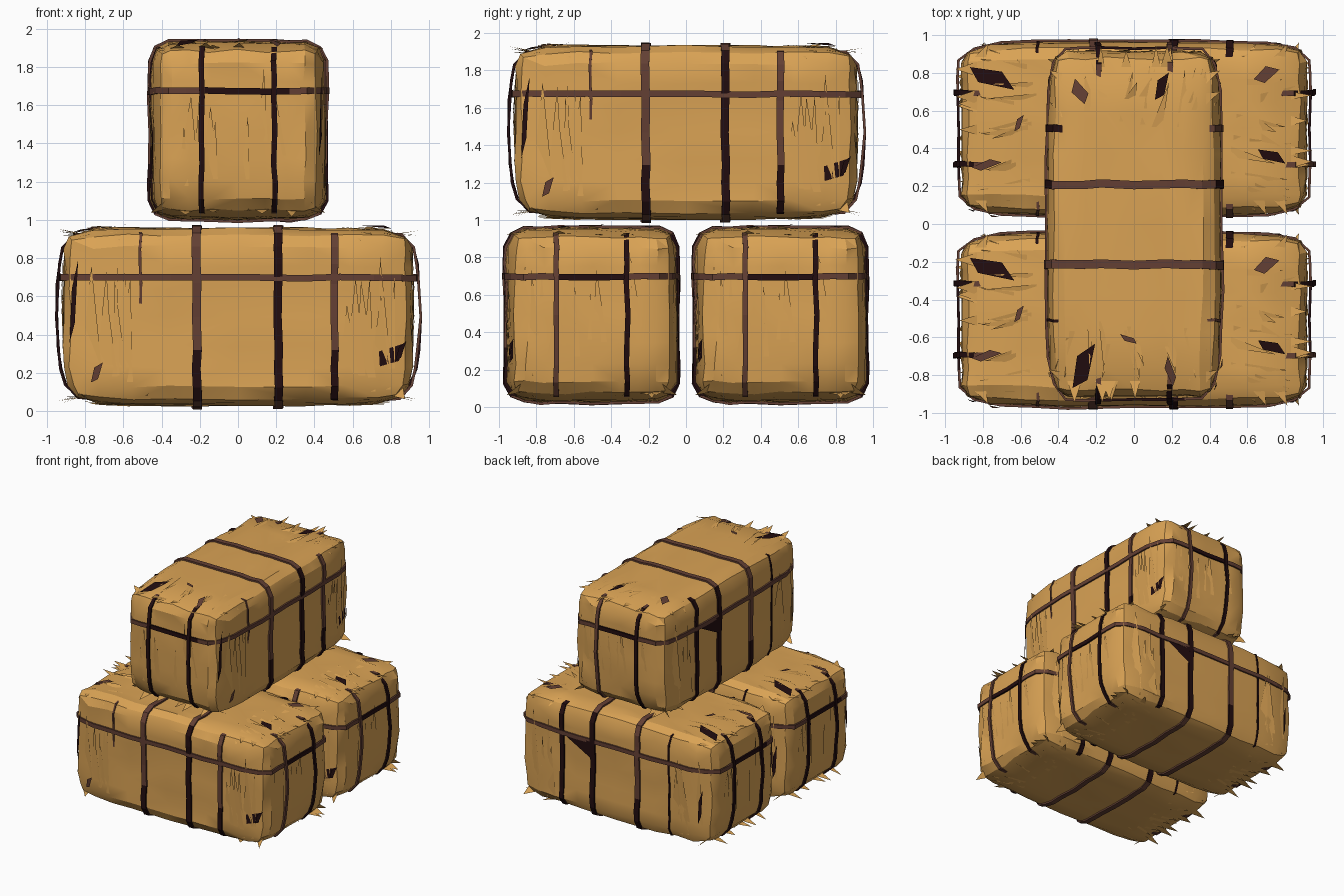
import bpy, bmesh, math, random
from mathutils import Vector
from mathutils.bvhtree import BVHTree

if "Cube" in bpy.data.objects:
    bpy.data.objects.remove(bpy.data.objects["Cube"])

random.seed(4)
R = random.uniform


def material(name, col):
    m = bpy.data.materials.new(name)
    m.diffuse_color = (*col, 1)
    m.use_nodes = True
    m.node_tree.nodes["Principled BSDF"].inputs["Base Color"].default_value = m.diffuse_color
    return m


HAY = material("golden_hay", (0.70, 0.365, 0.09))
TWINE = material("brown_twine", (0.125, 0.05, 0.034))
DARK = material("near_black_twine", (0.016, 0.004, 0.005))
L, W, H = 0.91, 0.455, 0.46          # half length, width and height of a bale


def to_mesh(bm, name, mats, smooth=False):
    me = bpy.data.meshes.new(name)
    bm.normal_update()
    bm.to_mesh(me)
    bm.free()
    for m in mats:
        me.materials.append(m)
    for p in me.polygons:
        p.use_smooth = smooth
    return me


def bale_body():
    # lumpy rounded box with tapered ends
    bm = bmesh.new()
    bmesh.ops.create_cube(bm, size=2)
    bmesh.ops.subdivide_edges(bm, edges=bm.edges[:], cuts=7, use_grid_fill=True)
    half, r = (L, W, H), 0.11
    for v in bm.verts:
        p = [math.copysign(abs(c) ** e, c) for c, e in zip(v.co, (0.65, 0.8, 0.8))]
        q = Vector([c * h for c, h in zip(p, half)])
        inner = Vector([max(r - h, min(h - r, c)) for c, h in zip(q, half)])
        d = q - inner
        if d.length > r:
            q = inner + d.normalized() * r
        t = max(0, (abs(q.x) - 0.5) / 0.42)
        q.y *= 1 - 0.035 * t
        q.z *= 1 - 0.03 * t
        if q.z < -0.25:                       # ends tuck in near the floor
            q.x *= 1 + 0.25 * (q.z + 0.25)
        q += Vector([R(-0.009, 0.009) for _ in range(3)])
        v.co = q
    bmesh.ops.triangulate(bm, faces=bm.faces[:])
    bm.normal_update()
    return to_mesh(bm.copy(), "bale_body", [HAY], True), BVHTree.FromBMesh(bm)


def place(side, u, v, h):
    # point on a bale side: u and v along it, h outward from its centre
    return {"top": (u, v, h), "bottom": (u, -v, -h), "front": (u, -h, v), "back": (-u, h, v),
            "right": (h, u, v), "left": (-h, -u, v)}[side]


BODY, TREE = bale_body()


def surface(side, u, v):
    # height of the bale surface on one side
    o = Vector(place(side, u, v, 2))
    hit = TREE.ray_cast(o, Vector(place(side, u, v, 0)) - o)
    return 2 - hit[3] if hit[0] else (L if side in ("left", "right") else H) - 0.05


def band(bm, a, b, half_a, half_b, axis, at, width, lift, dark):
    # flat strap hugging the bale in the plane of axes a and b; lift(pa, pb) is its slack,
    # dark(pa, pb) tells where it is near black
    rows, mids, steps = [], [], 32
    for i in range(steps):
        t = 2 * math.pi * i / steps
        d2 = Vector((math.copysign(abs(math.cos(t)) ** 0.6, math.cos(t)) * half_a,
                     math.copysign(abs(math.sin(t)) ** 0.6, math.sin(t)) * half_b)).normalized()
        d, o = Vector((0, 0, 0)), Vector((0, 0, 0))
        d[a], d[b], o[axis] = d2.x, d2.y, at
        hit = TREE.ray_cast(o + d * 3, -d)[0]
        pa, pb = hit[a], hit[b]
        n = Vector((math.copysign(abs(pa / half_a) ** 5, pa),
                    math.copysign(abs(pb / half_b) ** 5, pb))).normalized()
        top, wob, row = lift(pa, pb), R(-0.005, 0.005), []
        for off, side in ((top - 0.014, -1), (top, -1), (top, 1), (top - 0.014, 1)):
            p = [0, 0, 0]
            p[a], p[b] = pa + n.x * off, pb + n.y * off
            p[axis] = at + wob + side * width / 2
            row.append(bm.verts.new(p))
        rows.append(row)
        mids.append(Vector((pa, pb)))
    for i in range(steps):
        r0, r1, j = rows[i], rows[(i + 1) % steps], (i + 1) % steps
        m = (mids[i] + mids[j]) / 2
        for k in range(4):
            f = bm.faces.new((r0[k], r1[k], r1[(k + 1) % 4], r0[(k + 1) % 4]))
            f.material_index = int(dark(m.x, m.y))


def bale_straps():
    bm = bmesh.new()
    # main crosswise straps
    band(bm, 1, 2, W, H, 0, -0.215, 0.046, lambda p, q: 0.016, lambda p, q: abs(p) > 0.42 and q < -0.12)
    band(bm, 1, 2, W, H, 0, 0.21, 0.044, lambda p, q: 0.016, lambda p, q: abs(p) > 0.42)
    # outer crosswise straps, sunk into the top and bottom
    band(bm, 1, 2, W, H, 0, 0.505, 0.038, lambda p, q: 0.013 if abs(p) > 0.36 else -0.01,
         lambda p, q: q < -0.1 or p > 0)
    band(bm, 1, 2, W, H, 0, -0.51, 0.014, lambda p, q: 0.009 if abs(p) > 0.4 and (q > 0.1 or p > 0) else -0.01,
         lambda p, q: p > 0)
    # slack lengthwise straps around the ends
    for y in (-0.19, 0.19):
        band(bm, 0, 2, L, H, 1, y, 0.028, lambda p, q: -0.012 if abs(p) < 0.72 else
             0.016 + 0.03 * max(0, 1 - (q / 0.4) ** 2),
             lambda p, q, y=y: abs(p) > 0.78 and (p < 0 or y > 0) and abs(q) < 0.43)
    # belt
    band(bm, 0, 1, L, W, 2, 0.205, 0.034, lambda p, q: 0.028 if abs(p) > 0.85 else 0.016,
         lambda p, q: abs(p) > 0.85 and abs(q) < 0.22)
    bmesh.ops.recalc_face_normals(bm, faces=bm.faces[:])
    return to_mesh(bm, "bale_straps", [TWINE, DARK])


def shard(bm, side, pts, mat=0):
    # flat piece of straw; the third value of each point is its lift off the surface
    vs = [bm.verts.new(place(side, u, v, surface(side, u, v) + h)) for u, v, h in pts]
    bm.faces.new(vs).material_index = mat


def bale_straw():
    bm = bmesh.new()
    for s in (-1, 1):
        # spiky blades lying on the top and bottom near the ends
        for side in ("top", "bottom"):
            for _ in range(14):
                u, v, w = s * R(0.5, 0.68), R(-0.36, 0.36), R(0.015, 0.04)
                tip = (s * R(0.75, 0.86), max(-0.42, min(0.42, v * 1.2 + R(-0.05, 0.05))), R(0.004, 0.025))
                shard(bm, side, [(u, v - w, -0.006), tip, (u, v + w, 0.004)])
            for _ in range(5):
                v, w = R(-0.36, 0.36), R(0.02, 0.04)
                shard(bm, side, [(s * 0.83, v - w, 0), (s * 0.83, v + w, 0), (s * R(0.91, 0.95), v, R(0.01, 0.05))])
            for _ in range(3):
                u = s * R(0.5, 0.85)
                shard(bm, side, [(u - 0.03, 0.38, 0), (u + 0.03, 0.38, 0), (u + 0.04, R(0.44, 0.46), 0.02)])
                shard(bm, side, [(u - 0.03, -0.38, 0), (u + 0.03, -0.38, 0), (u + 0.04, R(-0.46, -0.44), 0.02)])
        # tall blades leaning on the long sides
        for side in ("front", "back"):
            for _ in range(7):
                u, w, v = s * R(0.56, 0.8), R(0.025, 0.06), R(-0.4, -0.2)
                shard(bm, side, [(u - w, v, -0.008), (u + w, v, 0.004), (u + R(-0.03, 0.03), v + R(0.35, 0.6), 0.014)])
    # tall blades on the ends
    for side in ("left", "right"):
        for _ in range(8):
            u, v, w = R(-0.34, 0.34), R(-0.32, -0.05), R(0.02, 0.045)
            shard(bm, side, [(u - w, v, -0.006), (u + w, v, 0.004), (u + R(-0.04, 0.04), v + R(0.25, 0.4), 0.012)])
    # flat scraps of twine, brown (1) or near black (2)
    scraps = (("top", -0.75, 0.27, 0.13, 0.045, -0.3, 2), ("top", 0.70, 0.29, 0.07, 0.035, 0.6, 1),
              ("top", 0.73, -0.145, 0.08, 0.028, -0.3, 2), ("top", -0.78, -0.19, 0.08, 0.022, 0.3, 1),
              ("top", -0.61, 0.03, 0.05, 0.015, 1.2, 1), ("front", -0.74, -0.29, 0.06, 0.02, 1.2, 1),
              ("front", -0.86, 0.08, 0.22, 0.014, 1.5, 2), ("front", 0.85, -0.18, 0.06, 0.015, 1.2, 2),
              ("back", 0.8, -0.1, 0.15, 0.015, 1.5, 2), ("right", -0.43, -0.2, 0.06, 0.012, 1.5, 2))
    for side, u, v, a, b, ang, mat in scraps:
        c, s = math.cos(ang), math.sin(ang)
        shard(bm, side, [(u + x * c - y * s, v + x * s + y * c, 0.02) for x, y in
                         ((-a, b * 0.4), (-a * 0.5, -b), (a, -b * 0.6), (a * 0.3, b))], mat)
    shard(bm, "back", [(-0.49, 0.2, 0.016), (-0.21, 0.05, 0.016), (-0.21, 0.2, 0.016)], 2)
    return to_mesh(bm, "bale_straw", [HAY, TWINE, DARK])


# one set of parts, shared by the three stacked bales
parts = {"body": BODY, "straps": bale_straps(), "loose_straw": bale_straw()}
for bale, loc, rot in (("front_bale", (0, -0.505, 0.493), 0), ("rear_bale", (0, 0.505, 0.493), 0),
                       ("top_bale", (0, 0, 1.468), math.pi / 2)):
    for part, me in parts.items():
        ob = bpy.data.objects.new(bale + "_" + part, me)
        bpy.context.collection.objects.link(ob)
        ob.location = loc
        ob.rotation_euler.z = rot

# smooth the lumps of the bodies but keep creases sharp
bpy.ops.object.select_all(action='DESELECT')
body = bpy.data.objects["front_bale_body"]
body.select_set(True)
bpy.context.view_layer.objects.active = body
bpy.ops.object.shade_smooth_by_angle(angle=math.radians(25))
